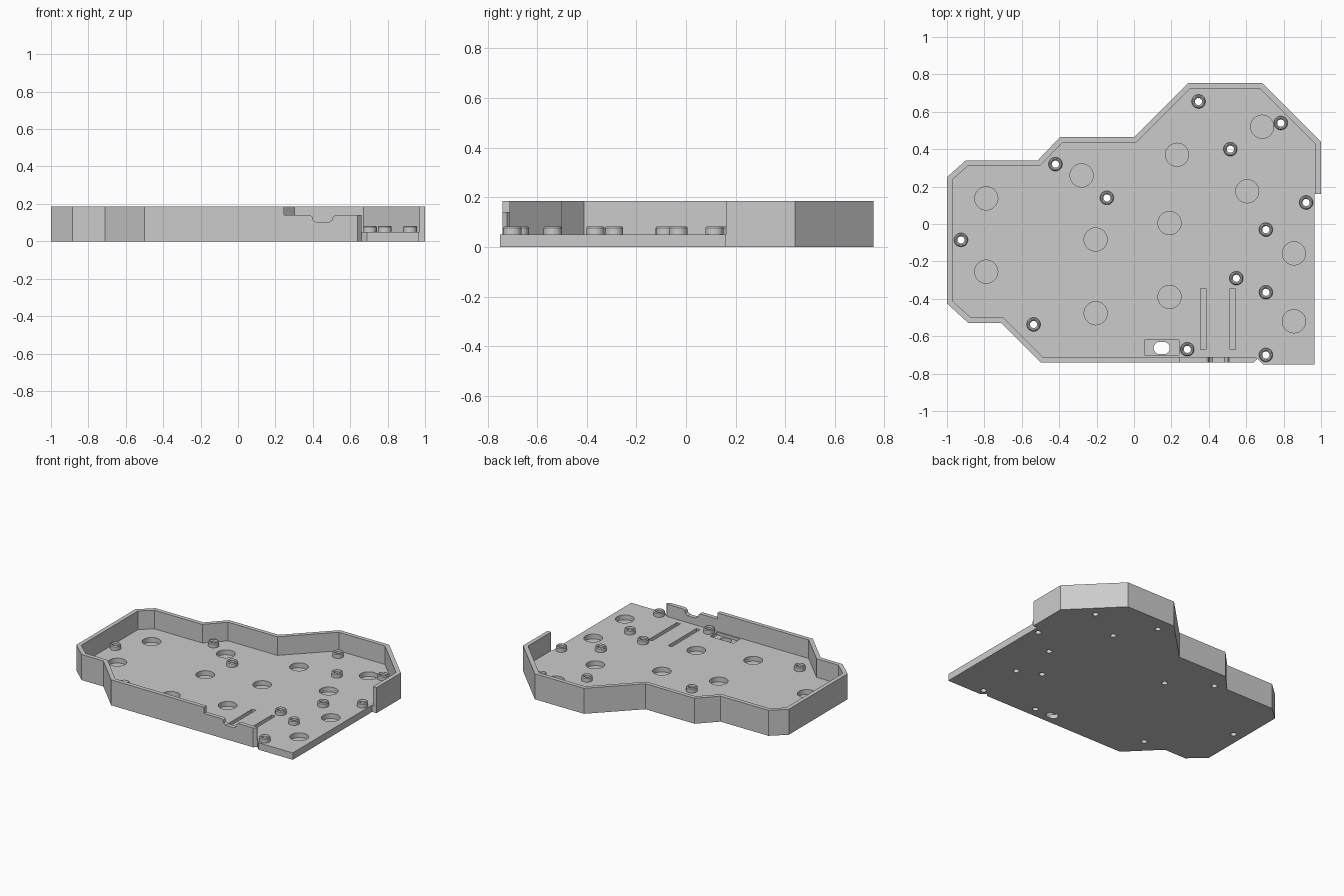
import bpy, bmesh, math
from mathutils import Vector

if "Cube" in bpy.data.objects:
    bpy.data.objects.remove(bpy.data.objects["Cube"])

HEIGHT, FLOOR = 0.185, 0.05

mat = bpy.data.materials.new("light grey plastic")
mat.use_nodes = True
GREY = (0.6, 0.6, 0.6, 1)
mat.diffuse_color = GREY
mat.node_tree.nodes["Principled BSDF"].inputs["Base Color"].default_value = GREY

cutters = bpy.data.collections.new("cutters")
bpy.context.scene.collection.children.link(cutters)


def prism(name, points, start, end, cutter=True, axis="z"):
    """Extrude an outline along z, or an x-z outline along y."""
    place = (lambda a, b, c: (a, b, c)) if axis == "z" else (lambda a, b, c: (a, c, b))
    bm = bmesh.new()
    face = bm.faces.new([bm.verts.new(place(a, b, start)) for a, b in points])
    side = bmesh.ops.extrude_face_region(bm, geom=[face])["geom"]
    moved = [v for v in side if isinstance(v, bmesh.types.BMVert)]
    bmesh.ops.translate(bm, verts=moved, vec=Vector(place(0, 0, end - start)))
    bmesh.ops.recalc_face_normals(bm, faces=bm.faces)
    mesh = bpy.data.meshes.new(name)
    bm.to_mesh(mesh)
    bm.free()
    mesh.materials.append(mat)
    obj = bpy.data.objects.new(name, mesh)
    (cutters if cutter else bpy.context.scene.collection).objects.link(obj)
    obj.hide_render = cutter
    return obj


def circle(x, y, r, n=32):
    return [(x + r * math.cos(math.tau * i / n), y + r * math.sin(math.tau * i / n)) for i in range(n)]


def rect(x0, x1, y0, y1):
    return [(x0, y0), (x1, y0), (x1, y1), (x0, y1)]


# Tray body and its hollow, open along the right front
outer = [(-1, .25), (-.9, .34), (-.515, .34), (-.395, .465), (0, .465), (.29, .755),
         (.685, .755), (1, .44), (1, .16), (.965, .16), (.965, -.75), (.69, -.75),
         (.66, -.72), (.64, -.74), (-.5, -.74), (-.71, -.53), (-.885, -.53), (-1, -.425)]
inner = [(-.97, .238), (-.888, .31), (-.503, .31), (-.383, .435), (.012, .435), (.302, .725),
         (.672, .725), (.97, .427), (.97, .161), (1.1, .161), (1.1, -.8), (.659, -.8),
         (.659, -.719), (.65, -.71), (-.488, -.71), (-.698, -.5), (-.873, -.5), (-.97, -.412)]
tray = prism("tray", outer, 0, HEIGHT, cutter=False)
prism("hollow_cutter", inner, FLOOR, 0.3)

# Lowered front wall with a rounded dip for the plug
lip = [(.245, .3), (.245, .14), (.385, .14), (.397, .132), (.403, .113), (.42, .1),
       (.485, .1), (.502, .113), (.508, .132), (.52, .14), (.66, .14), (.66, .3)]
prism("lip_cutter", lip, -.8, -.69, axis="y")

# Round foot pockets
for x, y in [(.685, .52), (.23, .37), (-.28, .26), (-.79, .137), (.605, .175), (.19, .005),
             (-.205, -.083), (-.79, -.255), (.19, -.39), (-.205, -.477), (.855, -.157), (.855, -.52)]:
    prism("pocket_cutter", circle(x, y, .062), .015, .1)

# Two long grooves, and a switch recess with a rounded opening
for x in (.37, .528):
    prism("groove_cutter", rect(x - .015, x + .015, -.67, -.345), .02, .1)
prism("recess_cutter", rect(.055, .24, -.7, -.62), .03, .1)
slot = [(x + (.01 if x > .148 else -.01), y) for x, y in circle(.148, -.663, .033)]
prism("opening_cutter", slot, -.1, .1)


def standoff(x, y):
    """Turned ring around a screw hole."""
    profile = [(.019, .04), (.037, .04), (.037, .077), (.032, .083), (.026, .083), (.019, .076)]
    n = 24
    bm = bmesh.new()
    rings = [[bm.verts.new((px, py, z)) for px, py in circle(x, y, r, n)] for r, z in profile]
    for k, ring in enumerate(rings):
        nxt = rings[(k + 1) % len(rings)]
        for i in range(n):
            j = (i + 1) % n
            bm.faces.new((ring[i], ring[j], nxt[j], nxt[i]))
    bmesh.ops.recalc_face_normals(bm, faces=bm.faces)
    mesh = bpy.data.meshes.new("standoff")
    bm.to_mesh(mesh)
    bm.free()
    mesh.materials.append(mat)
    obj = bpy.data.objects.new("standoff", mesh)
    bpy.context.scene.collection.objects.link(obj)
    return obj


# Screw standoffs with through holes
smooth = [tray]
for x, y in [(.345, .655), (.785, .54), (.515, .4), (-.42, .32), (-.145, .14), (.92, .115),
             (-.925, -.085), (.705, -.03), (.547, -.29), (.705, -.365), (-.537, -.537),
             (.285, -.67), (.705, -.7)]:
    smooth.append(standoff(x, y))
    prism("screw_hole_cutter", circle(x, y, .0195, 24), -.1, .1)

# Cut the tray, then drop the cutters
mod = tray.modifiers.new("cuts", "BOOLEAN")
mod.operation = "DIFFERENCE"
mod.operand_type = "COLLECTION"
mod.collection = cutters
mod.solver = "EXACT"
bpy.context.view_layer.update()
bpy.context.view_layer.objects.active = tray
tray.select_set(True)
bpy.ops.object.modifier_apply(modifier=mod.name)
for obj in list(cutters.objects):
    bpy.data.objects.remove(obj)
bpy.data.collections.remove(cutters)

bpy.ops.object.select_all(action="DESELECT")
for obj in smooth:
    obj.select_set(True)
bpy.ops.object.shade_smooth_by_angle(angle=math.radians(30))
